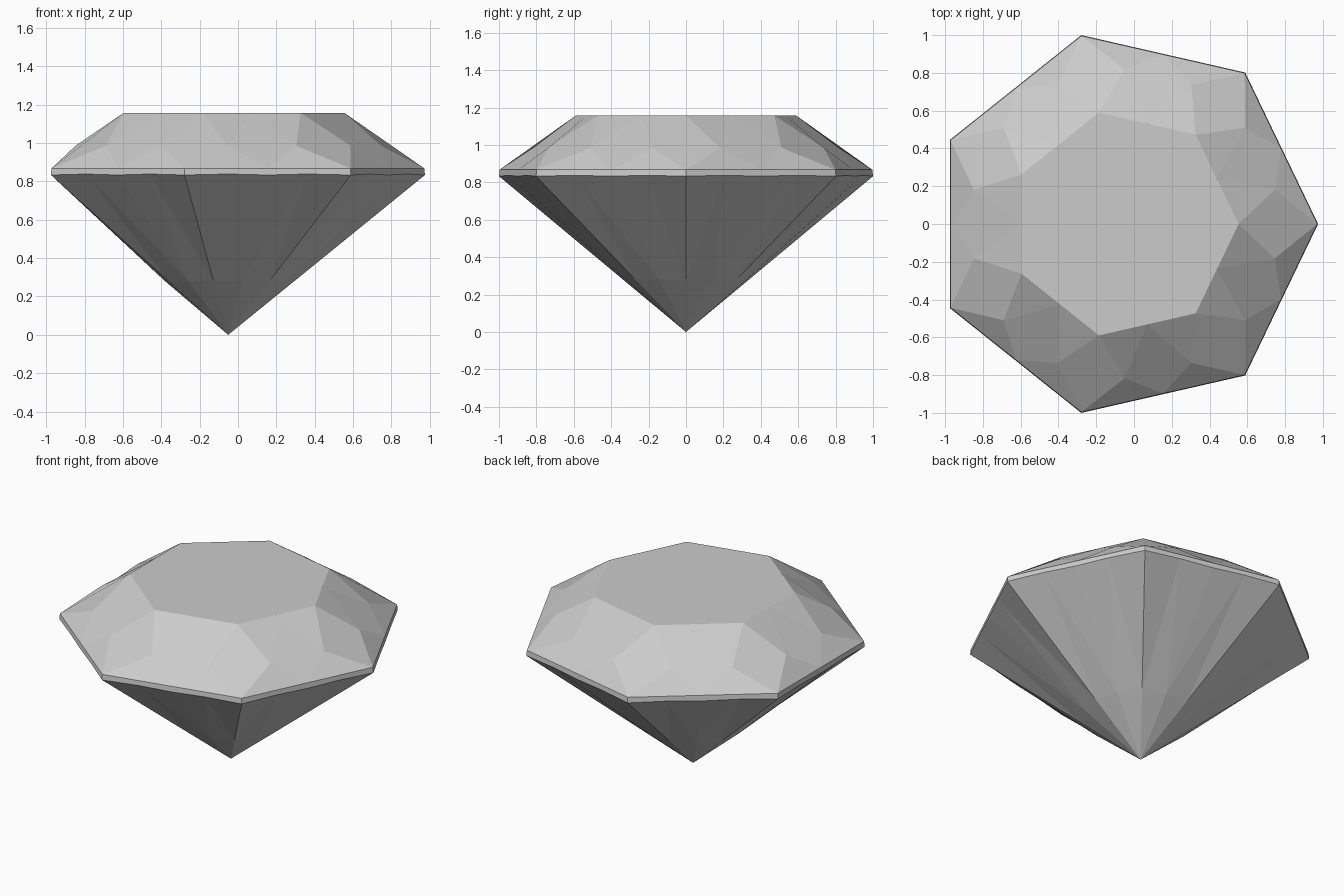
import bpy, bmesh
from math import pi, sin, cos

if "Cube" in bpy.data.objects:
    bpy.data.objects.remove(bpy.data.objects["Cube"])

SIDES = 7
N = SIDES * 4            # angular steps; every 4th is a corner of the heptagon
R = 1.0257               # corner radius of the girdle
CX = -0.051              # axis position that centres the bounding box

bm = bmesh.new()


def side_radius(i, r):
    """Distance from the axis to a straight-sided heptagon at angular step i."""
    a = (2 * pi * i / N) % (2 * pi / SIDES)
    return r * cos(pi / SIDES) / cos(a - pi / SIDES)


def vert(i, r, z):
    a = 2 * pi * i / N
    return bm.verts.new((CX + r * cos(a), r * sin(a), z))


# Rings of corners from table to pavilion
table = {i: vert(i, side_radius(i, 0.605), 1.157) for i in range(0, N, 2)}
crown = {i: vert(i, 0.817, 0.985) for i in range(1, N, 2)}
girdle_top = {i: vert(i, side_radius(i, R - 0.004), 0.868) for i in range(N)}
girdle_low = {i: vert(i, side_radius(i, R), 0.838 if i % 2 else 0.833)
              for i in range(N)}
pavilion = {i: vert(i, 0.330 if i % 4 else 0.345, 0.28) for i in range(0, N, 2)}
culet = vert(0, 0, 0)

# Table
bm.faces.new([table[i] for i in range(0, N, 2)])

for i in range(0, N, 2):
    h, j, p = i + 1, (i + 2) % N, (i - 1) % N
    # Crown: star, kite and two upper girdle facets
    bm.faces.new((table[i], crown[h], table[j]))
    bm.faces.new((table[i], crown[p], girdle_top[i], crown[h]))
    bm.faces.new((crown[h], girdle_top[i], girdle_top[h]))
    bm.faces.new((crown[h], girdle_top[h], girdle_top[j]))
    # Pavilion: two lower girdle facets and the main facet
    bm.faces.new((pavilion[i], girdle_low[h], girdle_low[i]))
    bm.faces.new((pavilion[j], girdle_low[j], girdle_low[h]))
    bm.faces.new((pavilion[i], pavilion[j], girdle_low[h]))
    bm.faces.new((culet, pavilion[j], pavilion[i]))

# Girdle band
for i in range(N):
    j = (i + 1) % N
    bm.faces.new((girdle_top[i], girdle_low[i], girdle_low[j], girdle_top[j]))

bmesh.ops.recalc_face_normals(bm, faces=bm.faces)
mesh = bpy.data.meshes.new("cut_gem")
bm.to_mesh(mesh)
bm.free()
bpy.context.collection.objects.link(bpy.data.objects.new("cut_gem", mesh))
